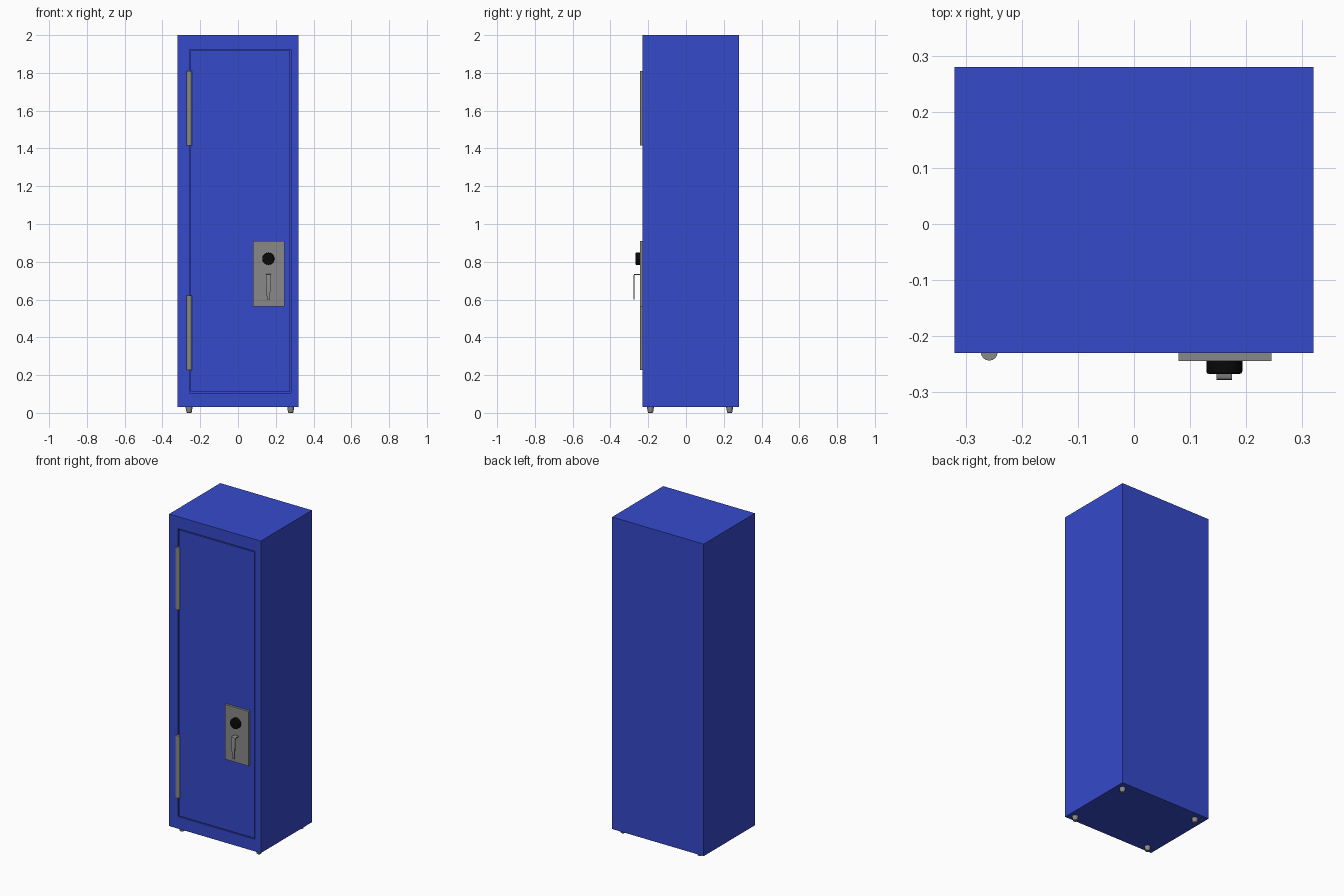
import bpy, bmesh, math
from mathutils import Vector, Matrix

if "Cube" in bpy.data.objects:
    bpy.data.objects.remove(bpy.data.objects["Cube"])


def material(name, rgb):
    m = bpy.data.materials.new(name)
    m.diffuse_color = (*rgb, 1)
    m.use_nodes = True
    m.node_tree.nodes["Principled BSDF"].inputs["Base Color"].default_value = m.diffuse_color
    return m


BLUE = material("locker blue", (0.036, 0.068, 0.6))
GREY = material("metal grey", (0.25, 0.25, 0.25))
BLACK = material("dial black", (0.003, 0.003, 0.003))


def finish(name, bm, mat, smooth=False):
    bmesh.ops.recalc_face_normals(bm, faces=bm.faces[:])
    me = bpy.data.meshes.new(name)
    bm.to_mesh(me)
    bm.free()
    me.materials.append(mat)
    ob = bpy.data.objects.new(name, me)
    bpy.context.collection.objects.link(ob)
    if smooth:
        bpy.ops.object.select_all(action='DESELECT')
        ob.select_set(True)
        bpy.context.view_layer.objects.active = ob
        bpy.ops.object.shade_smooth_by_angle(angle=math.radians(35))
    return ob


def box_mesh(lo, hi):
    bm = bmesh.new()
    lo, hi = Vector(lo), Vector(hi)
    bmesh.ops.create_cube(bm, size=1, matrix=Matrix.Translation((lo + hi) / 2)
                          @ Matrix.Diagonal((*(hi - lo), 1)))
    return bm


def lathe(name, profile, matrix, mat, sides=24):
    """Closed turned solid from (radius, height) points along local z."""
    bm = bmesh.new()
    rings = [[bm.verts.new(matrix @ Vector((r * math.cos(2 * math.pi * i / sides),
                                            r * math.sin(2 * math.pi * i / sides), h)))
              for i in range(sides)] for r, h in profile]
    for a, b in zip(rings, rings[1:]):
        for i in range(sides):
            j = (i + 1) % sides
            bm.faces.new((a[i], a[j], b[j], b[i]))
    bm.faces.new(rings[0])
    bm.faces.new(rings[-1])
    return finish(name, bm, mat, True)


# Cabinet body with a door-shaped recess in the front
FRONT, DEPTH = -0.23, 0.02
X0, X1, Z0, Z1 = -0.258, 0.281, 0.106, 1.924
bm = box_mesh((-0.32, FRONT, 0.03), (0.32, 0.28, 2.0))
face = min(bm.faces, key=lambda f: f.calc_center_median().y)
bmesh.ops.inset_region(bm, faces=[face], thickness=0.03)
for v in face.verts:
    v.co.x = X0 if v.co.x < 0 else X1
    v.co.z = Z0 if v.co.z < 1 else Z1
new = bmesh.ops.extrude_discrete_faces(bm, faces=[face])["faces"][0]
bmesh.ops.translate(bm, verts=new.verts[:], vec=(0, DEPTH, 0))
finish("cabinet_body", bm, BLUE)

# Door set in the recess with a thin gap around it
GAP = 0.006
finish("door", box_mesh((X0 + GAP, FRONT, Z0 + GAP),
                        (X1 - GAP, FRONT + DEPTH + 0.005, Z1 - GAP)), BLUE)

# Hinge barrels
for name, zlo, zhi in (("lower_hinge", 0.228, 0.622), ("upper_hinge", 1.415, 1.809)):
    lathe(name, [(0.015, zlo), (0.015, zhi)],
          Matrix.Translation((-0.258, -0.2285, 0)), GREY, 16)

# Lock plate
finish("lock_plate", box_mesh((0.079, -0.244, 0.564), (0.245, -0.228, 0.91)), GREY)

# Combination dial
to_front = Matrix.Translation((0.161, -0.242, 0.816)) @ Matrix.Rotation(math.pi / 2, 4, 'X')
lathe("dial", [(0.032, 0), (0.032, 0.021), (0.0305, 0.024), (0.028, 0.025)],
      to_front, BLACK, 32)

# Handle: flat strap swept out from the plate, round a bend and down
path = [(-0.240, 0.733, 0.014), (-0.270, 0.733, 0.014), (-0.2735, 0.7315, 0.0138),
        (-0.275, 0.727, 0.0135), (-0.275, 0.60, 0.008)]      # y, z, half width
bm = bmesh.new()
rings = []
pts = [Vector((0, y, z)) for y, z, w in path]
for i, p in enumerate(pts):
    t = (pts[min(i + 1, len(pts) - 1)] - pts[max(i - 1, 0)]).normalized()
    n = Vector((0, -t.z, t.y)) * 0.003
    w = Vector((path[i][2], 0, 0))
    c = p + Vector((0.161, 0, 0))
    rings.append([bm.verts.new(c + a * w + b * n)
                  for a, b in ((-1, -1), (1, -1), (1, 1), (-1, 1))])
for a, b in zip(rings, rings[1:]):
    for i in range(4):
        j = (i + 1) % 4
        bm.faces.new((a[i], a[j], b[j], b[i]))
bm.faces.new(rings[0])
bm.faces.new(rings[-1])
finish("handle", bm, GREY, True)

# Four tapered feet
for x in (-0.259, 0.279):
    for y in (-0.188, 0.231):
        lathe("foot", [(0.011, 0), (0.0135, 0.002), (0.018, 0.026), (0.018, 0.032)],
              Matrix.Translation((x, y, 0)), GREY, 16)
